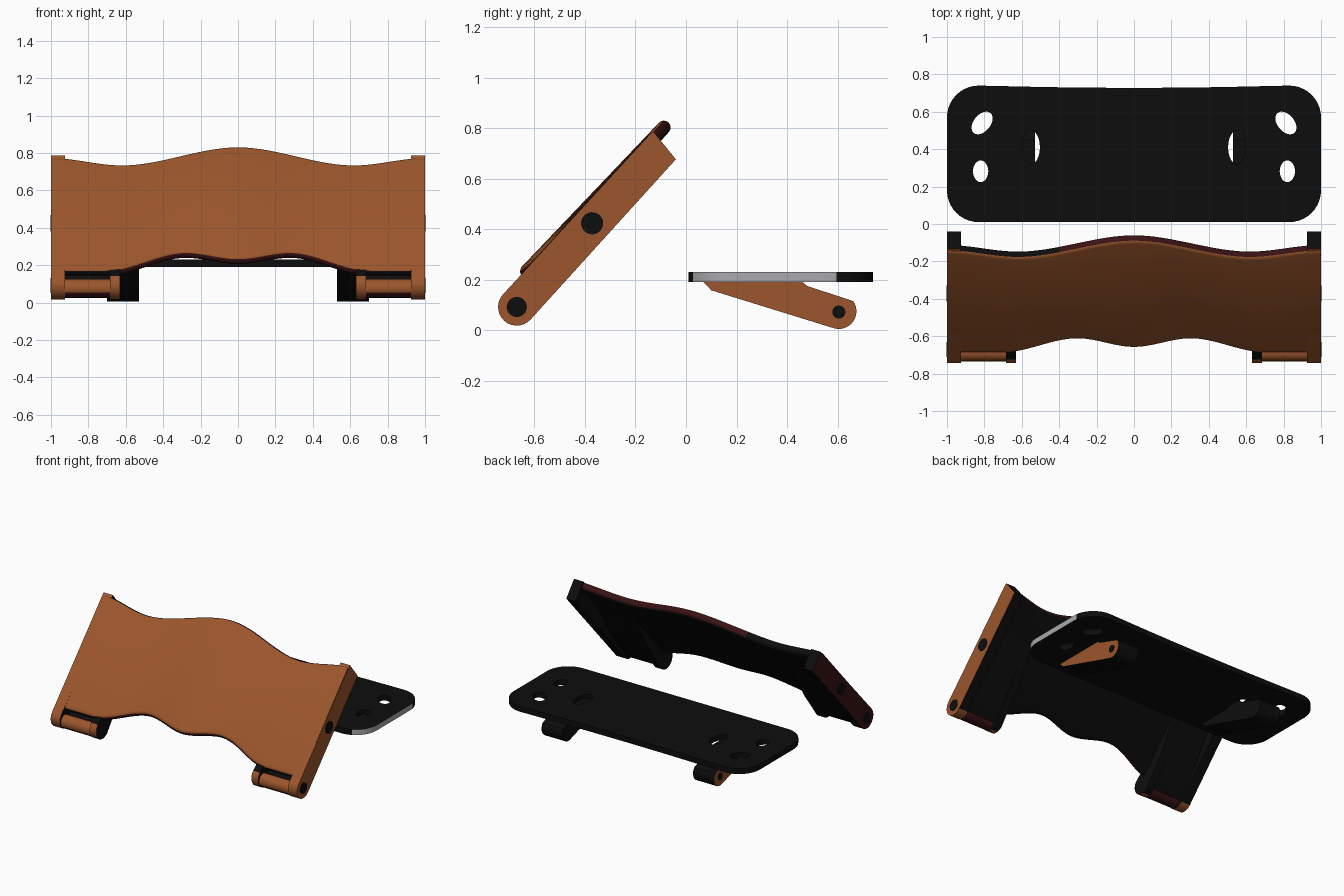
import bpy, bmesh, math
from mathutils import Vector, Matrix

if "Cube" in bpy.data.objects:
    bpy.data.objects.remove(bpy.data.objects["Cube"])

def material(name, rgb):
    m = bpy.data.materials.new(name)
    m.diffuse_color = (*rgb, 1)
    m.use_nodes = True
    m.node_tree.nodes["Principled BSDF"].inputs["Base Color"].default_value = m.diffuse_color
    return m

ORANGE, BLACK, MAROON, GREY = range(4)
MATS = [material("burnt orange", (0.33, 0.093, 0.025)), material("black", (0.004, 0.004, 0.004)),
        material("dark maroon", (0.042, 0.006, 0.007)), material("light grey", (0.40, 0.40, 0.42))]

def finish(obj, rule):
    """Add the materials, colour faces by rule(centre, normal), smooth shade."""
    for m in MATS:
        obj.data.materials.append(m)
    for p in obj.data.polygons:
        p.material_index = rule(p.center, p.normal) if callable(rule) else rule
    bpy.ops.object.select_all(action='DESELECT')
    obj.select_set(True)
    bpy.context.view_layer.objects.active = obj
    bpy.ops.object.shade_smooth_by_angle(angle=math.radians(35))
    return obj

def loft(name, rings, rule):
    """Closed skin through rings of equal length, with capped ends."""
    bm = bmesh.new()
    vs = [[bm.verts.new(p) for p in r] for r in rings]
    n = len(vs[0])
    for a, b in zip(vs, vs[1:]):
        for i in range(n):
            bm.faces.new((a[i], a[(i + 1) % n], b[(i + 1) % n], b[i]))
    bm.faces.new(vs[0])
    bm.faces.new(vs[-1])
    bmesh.ops.recalc_face_normals(bm, faces=bm.faces)
    me = bpy.data.meshes.new(name)
    bm.to_mesh(me)
    bm.free()
    obj = bpy.data.objects.new(name, me)
    bpy.context.collection.objects.link(obj)
    return finish(obj, rule)

def arc(cx, cy, r, a0, a1, n=10):
    return [(cx + r * math.cos(math.radians(a0 + (a1 - a0) * i / n)),
             cy + r * math.sin(math.radians(a0 + (a1 - a0) * i / n))) for i in range(n + 1)]

# Leaning frame: s runs up the slope from the hinge, t points out of the front
TILT = math.radians(48)
def lean(x, s, t):
    c, k = math.cos(TILT), math.sin(TILT)
    return Vector((x, -0.67 + s * c - t * k, 0.092 + s * k + t * c))

def lean_prism(name, prof, x0, x1, rule):
    return loft(name, [[lean(x, s, t) for s, t in prof] for x in (x0, x1)], rule)

def prism(name, prof, x0, x1, rule):
    return loft(name, [[(x, y, z) for y, z in prof] for x in (x0, x1)], rule)

def wave(x, keys):
    """Smooth curve through key points, symmetric in x."""
    x = abs(x)
    for (xa, a), (xb, b) in zip(keys, keys[1:]):
        if x <= xb:
            u = (x - xa) / (xb - xa)
            return a + (b - a) * u * u * (3 - 2 * u)
    return keys[-1][1]

# Wavy leaning panel with rounded edges
rings = []
for i in range(81):
    x = -0.997 + 1.994 * i / 80
    lo = wave(x, [(0, 0.105), (0.29, 0.16), (0.7, 0.04), (1, 0.04)])
    hi = wave(x, [(0, 0.945), (0.62, 0.815), (1, 0.868)])
    bulge = 0.02 * math.exp(-(x / 0.3) ** 2)
    ring = arc(lo + 0.027, 0.045 + bulge, 0.027, 270, 90, 8) + arc(hi - 0.027, 0.043, 0.027, 90, -90, 8)
    rings.append([lean(x, s, t) for s, t in ring])

FRONT = (lean(0, 0, 1) - lean(0, 0, 0)).normalized()
def panel_colour(c, n):
    if n.dot(FRONT) > 0.75:
        return ORANGE
    if n.dot(FRONT) < -0.75:
        return BLACK
    if c.z > 0.5:
        return MAROON if c.x > -0.4 else BLACK
    return MAROON if abs(c.x) < 0.65 else BLACK
loft("leaning_panel", rings, panel_colour)

for side, tag in ((-1, "left"), (1, "right")):
    # Side cheek with round hinge foot
    cheek = arc(0, 0, 0.074, 90, 270, 14) + [(0.856, -0.077), (0.878, 0.064)]
    def cheek_colour(c, n, side=side):
        if n.x * side > 0.9:
            return ORANGE if side > 0 else MAROON
        return ORANGE if n.dot(FRONT) > 0.2 or c.z < 0.12 else BLACK
    lean_prism("cheek_" + tag, cheek, side * 0.925, side * 1.0, cheek_colour)

    # Inner hinge arm, tapering up to the panel
    arm = arc(0, 0, 0.074, 90, 270, 14) + [(0.25, -0.05), (0.62, 0.03), (0.62, 0.045), (0.15, 0.05)]
    lean_prism("hinge_arm_" + tag, arm, side * 0.63, side * 0.685,
               lambda c, n: ORANGE if c.z < 0.15 and n.y < 0.1 and abs(n.x) < 0.9 else BLACK)

    # Backing web behind the slot and the hinge barrel
    web = [(0.0, -0.055), (0.25, -0.045), (0.62, 0.025), (0.6, 0.04), (0.22, -0.01), (0.0, -0.02)]
    lean_prism("slot_backing_" + tag, web, side * 0.68, side * 0.93, BLACK)
    lean_prism("hinge_barrel_" + tag, arc(-0.022, 0, 0.05, 0, 337.5, 15), side * 0.68, side * 0.93,
               lambda c, n: ORANGE if n.y < 0.1 and n.z > -0.5 else MAROON)

    # Dark pivot and screw plates on the cheek
    for part, s, r in (("hinge_cap_", 0, 0.04), ("screw_cap_", 0.446, 0.044)):
        lean_prism(part + tag, arc(s, 0, r, 0, 345, 23), side * 0.998, side * 1.003, BLACK)

    # Leg under the flat board with its pivot cap
    leg = arc(0.605, 0.075, 0.07, -105, 35, 12) + [(0.48, 0.175), (0.45, 0.2), (0.06, 0.2), (0.1, 0.158)]
    prism("board_leg_" + tag, leg, side * 0.53, side * 0.70,
          lambda c, n, side=side: ORANGE if n.x * side > 0.9 else BLACK)
    rim = arc(0.605, 0.072, 0.026, 0, 345, 23)
    prism("leg_cap_" + tag, rim, side * 0.698, side * 0.704, BLACK)

# Flat board with rounded corners and oval holes, filled from a 2D curve
r = 0.17
outline = (arc(0.83, 0.57, r, 0, 90)
           + [(x / 10, 0.728 + 0.012 * (x / 8) ** 2) for x in range(7, -8, -1)]
           + arc(-0.83, 0.57, r, 90, 180)
           + arc(-0.83, 0.18, r, 180, 270) + arc(0.83, 0.18, r, 270, 360))
loops = [outline]
for side in (-1, 1):
    for cx, cy, ra, rb, tilt in ((0.812, 0.54, 0.07, 0.045, 130), (0.82, 0.282, 0.058, 0.041, 90),
                                 (0.55, 0.41, 0.09, 0.047, 90)):
        rot = Matrix.Rotation(math.radians(tilt), 2)
        pts = [rot @ Vector((ra * u, rb * v)) for u, v in arc(0, 0, 1, 0, 345, 23)]
        loops.append([(side * (cx + p.x), cy + p.y) for p in pts])

cu = bpy.data.curves.new("board_outline", 'CURVE')
cu.dimensions = '2D'
cu.fill_mode = 'BOTH'
cu.extrude = 0.02
for pts in loops:
    sp = cu.splines.new('POLY')
    sp.points.add(len(pts) - 1)
    for q, (x, y) in zip(sp.points, pts):
        q.co = (x, y, 0, 1)
    sp.use_cyclic_u = True
tmp = bpy.data.objects.new("board_outline", cu)
bpy.context.collection.objects.link(tmp)
bpy.context.view_layer.update()
me = bpy.data.meshes.new_from_object(tmp.evaluated_get(bpy.context.evaluated_depsgraph_get()))
bpy.data.objects.remove(tmp)
bm = bmesh.new()
bm.from_mesh(me)
bmesh.ops.remove_doubles(bm, verts=bm.verts, dist=1e-4)
bmesh.ops.translate(bm, verts=bm.verts, vec=(0, 0, 0.21))
bmesh.ops.recalc_face_normals(bm, faces=bm.faces)
bm.to_mesh(me)
bm.free()
board = bpy.data.objects.new("flat_board", me)
bpy.context.collection.objects.link(board)
me.materials.clear()
finish(board, lambda c, n: GREY if abs(n.z) < 0.5 and n.x > 0.2 and c.x > 0.9 and c.y < 0.6 else BLACK)
